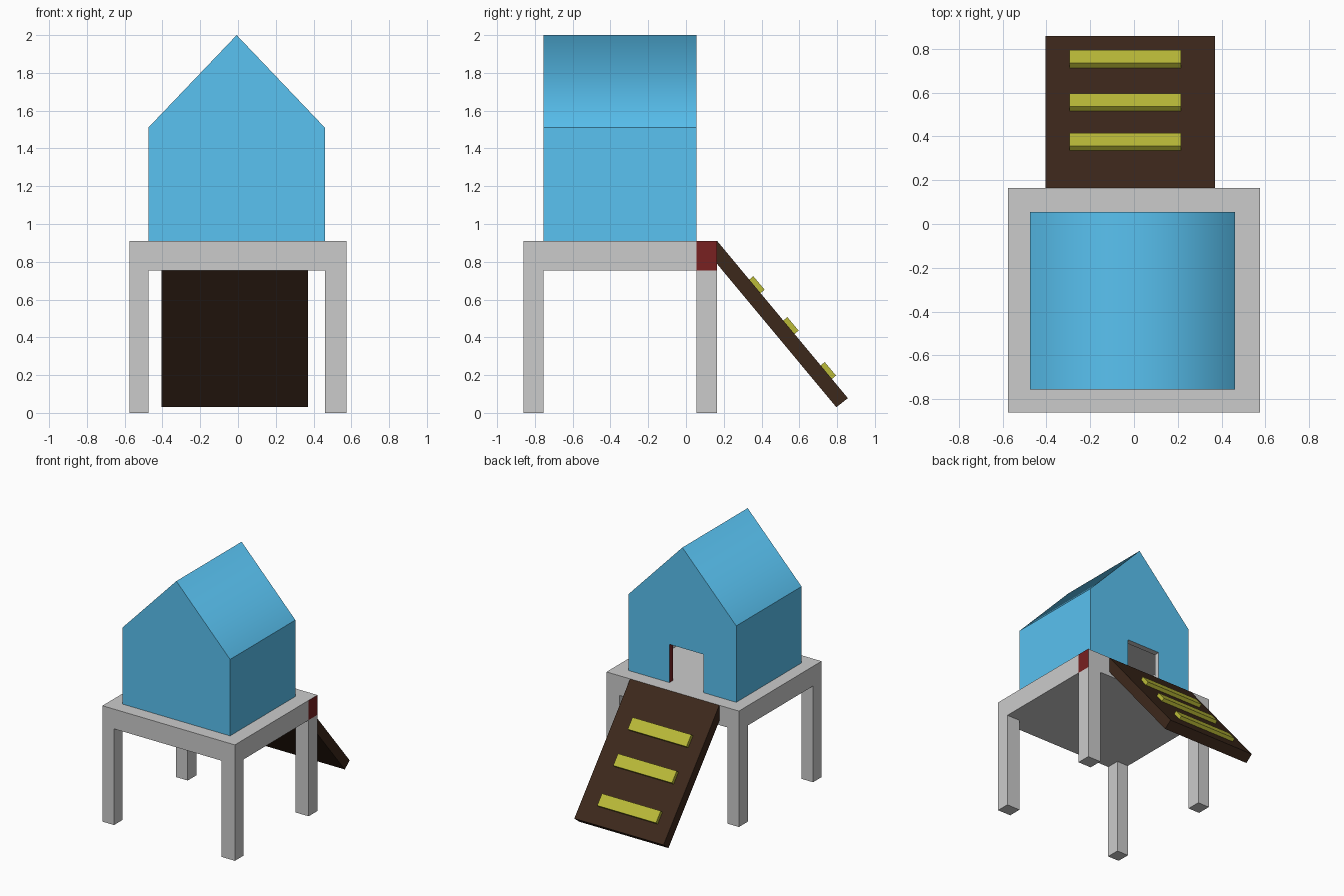
import bpy, bmesh
from mathutils import Vector

if "Cube" in bpy.data.objects:
    bpy.data.objects.remove(bpy.data.objects["Cube"])


def material(name, rgb):
    m = bpy.data.materials.new(name)
    m.diffuse_color = (*rgb, 1)
    m.use_nodes = True
    m.node_tree.nodes["Principled BSDF"].inputs["Base Color"].default_value = m.diffuse_color
    return m


blue = material("blue_paint", (0.10, 0.54, 0.88))
brown = material("dark_wood", (0.046, 0.021, 0.011))
olive = material("olive_wood", (0.5, 0.5, 0.04))
red = material("dark_red", (0.19, 0.015, 0.015))


def finish(name, bm, mats=()):
    bmesh.ops.recalc_face_normals(bm, faces=bm.faces)
    me = bpy.data.meshes.new(name)
    bm.to_mesh(me)
    bm.free()
    for m in mats:
        me.materials.append(m)
    ob = bpy.data.objects.new(name, me)
    bpy.context.collection.objects.link(ob)
    return ob


def prism(points, offset):
    """Closed solid from a planar outline pushed along an offset."""
    bm = bmesh.new()
    a = [bm.verts.new(p) for p in points]
    b = [bm.verts.new(Vector(p) + Vector(offset)) for p in points]
    bm.faces.new(a)
    bm.faces.new(b)
    for i in range(len(a)):
        j = (i + 1) % len(a)
        bm.faces.new((a[i], a[j], b[j], b[i]))
    return bm


def box(x0, x1, y0, y1, z0, z1):
    return prism([(x0, y0, z0), (x1, y0, z0), (x1, y1, z0), (x0, y1, z0)], (0, 0, z1 - z0))


X0, X1, Y0, Y1 = -0.475, 0.46, -0.755, 0.055   # house footprint
DECK, UNDER = 0.91, 0.755

# Platform: slab split along the leg lines, legs pulled down from its corners
bm = box(-0.575, 0.575, -0.86, 0.165, UNDER, DECK)
for axis, cuts in ((Vector((1, 0, 0)), (X0, X1)), (Vector((0, 1, 0)), (Y0, Y1))):
    for c in cuts:
        bmesh.ops.bisect_plane(bm, geom=bm.verts[:] + bm.edges[:] + bm.faces[:],
                               plane_co=axis * c, plane_no=axis)
corners = []
for f in bm.faces:
    c = f.calc_center_median()
    if c.z < UNDER + 0.001 and not X0 < c.x < X1 and not Y0 < c.y < Y1:
        corners.append(f)
    if c.x > 0.574 and c.y > Y1:
        f.material_index = 1
for f in bmesh.ops.extrude_discrete_faces(bm, faces=corners)["faces"]:
    f.material_index = 0
    for v in f.verts:
        v.co.z = 0
finish("platform", bm, (None, red))

# House body with gable roof
house = finish("house", prism([(X0, Y0, DECK), (X1, Y0, DECK), (X1, Y0, 1.51),
                               (-0.007, Y0, 2.0), (X0, Y0, 1.51)], (0, Y1 - Y0, 0)),
               (blue, None, red))

# Hollow room and doorway
T = 0.045
cutters = [finish("room_cutter", box(X0 + T, X1 - T, Y0 + T, Y1 - T, 0.8, 1.26)),
           finish("door_cutter", box(-0.19, 0.105, Y1 - 0.2, Y1 + 0.1, 0.8, 1.21))]
bpy.context.view_layer.objects.active = house
for cutter in cutters:
    cutter.hide_render = True
    mod = house.modifiers.new("cut", 'BOOLEAN')
    mod.operation = 'DIFFERENCE'
    mod.solver = 'EXACT'
    mod.object = cutter
    bpy.ops.object.modifier_apply(modifier=mod.name)
for cutter in cutters:
    bpy.data.objects.remove(cutter)

# Blue outside, grey inside, red jamb; the two roof slopes blend at the ridge
for p in house.data.polygons:
    c, n = p.center, p.normal
    inside = X0 + .01 < c.x < X1 - .01 and Y0 + .01 < c.y < Y1 - .01 and c.z < 1.4
    jamb = inside and c.y > Y1 - T and n.x < -0.9
    p.material_index = 2 if jamb else 1 if inside else 0
    p.use_smooth = n.z > 0.3 and abs(n.x) > 0.3

# Ramp
finish("ramp", prism([(-0.405, 0.165, 0.91), (-0.405, 0.857, 0.078),
                      (-0.405, 0.796, 0.03), (-0.405, 0.165, 0.788)], (0.775, 0, 0)), (brown,))

# Cleats across the ramp
down = Vector((0, 0.692, -0.832)).normalized()
up = Vector((0, 0.832, 0.692)).normalized()
for i, y in enumerate((0.335, 0.515, 0.713)):
    p = Vector((-0.295, y, 0.91 - (y - 0.165) * 0.832 / 0.692)) - up * 0.002
    finish(f"cleat_{i + 1}", prism([p, p + down * 0.093, p + down * 0.093 + up * 0.03,
                                    p + up * 0.03], (0.51, 0, 0)), (olive,))
